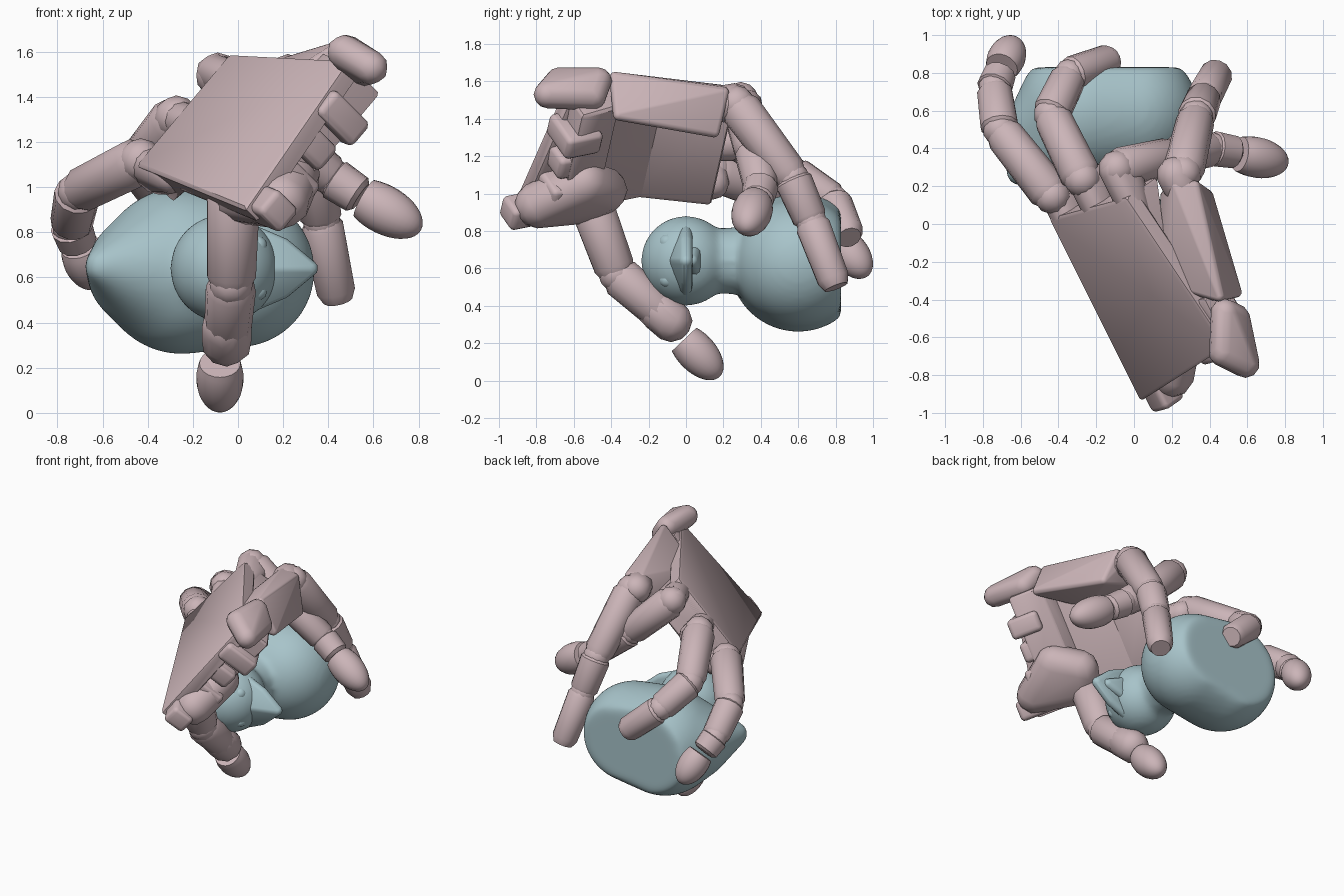
import bpy, bmesh, math
from mathutils import Vector

cube = bpy.data.objects.get("Cube")
if cube:
    bpy.data.objects.remove(cube)


def material(name, *rgb):
    mat = bpy.data.materials.new(name)
    mat.use_nodes = True
    mat.diffuse_color = (*rgb, 1)
    shader = mat.node_tree.nodes["Principled BSDF"]
    shader.inputs["Base Color"].default_value = (*rgb, 1)
    return mat


pink = material("dusty pink", .6, .46, .48)
blue = material("pale blue", .39, .55, .59)


def finish(name, bm, mat):
    """Turn a bmesh into a smooth object that keeps its sharp edges."""
    bmesh.ops.recalc_face_normals(bm, faces=bm.faces)
    mesh = bpy.data.meshes.new(name)
    bm.to_mesh(mesh)
    bm.free()
    mesh.materials.append(mat)
    mesh.shade_smooth()
    mesh.set_sharp_from_angle(angle=math.radians(35))
    part = bpy.data.objects.new(name, mesh)
    bpy.context.collection.objects.link(part)
    return part


def add_hull(bm, centres, radii, detail):
    """Add the convex skin around a row of balls."""
    ball_mesh = bmesh.new()
    for centre, radius in zip(centres, radii):
        ball = bmesh.ops.create_icosphere(ball_mesh, subdivisions=detail, radius=radius)
        bmesh.ops.translate(ball_mesh, verts=ball["verts"], vec=Vector(centre))
    verts = [bm.verts.new(vert.co) for vert in ball_mesh.verts]
    ball_mesh.free()
    bmesh.ops.convex_hull(bm, input=verts)
    loose = [vert for vert in bm.verts if not vert.link_faces]
    bmesh.ops.delete(bm, geom=loose, context="VERTS")


def hull(name, centres, radius, mat=pink, detail=2):
    bm = bmesh.new()
    add_hull(bm, centres, [radius] * len(centres), detail)
    return finish(name, bm, mat)


def tube(name, start, end, profile, sides=12):
    """Round part from start to end; profile pairs are (fraction, radius)."""
    start, end = Vector(start), Vector(end)
    axis = (end - start).normalized()
    side = axis.orthogonal().normalized()
    other = axis.cross(side)
    bm = bmesh.new()
    rows = []
    for fraction, radius in profile:
        centre = start.lerp(end, fraction)
        angles = [math.tau * i / sides for i in range(sides)]
        rows.append([bm.verts.new(centre + radius * (side * math.cos(a) + other * math.sin(a)))
                     for a in angles])
    for low, high in zip(rows, rows[1:]):
        for i in range(sides):
            bm.faces.new((low[i - 1], low[i], high[i], high[i - 1]))
    bm.faces.new(rows[0])
    bm.faces.new(rows[-1])
    return finish(name, bm, pink)


def finger(name, path, radius):
    """Chamfered segments along a path, with a ball in every joint."""
    for i, (start, end) in enumerate(zip(path, path[1:])):
        thin = radius * .93
        tube(f"{name}_segment_{i + 1}", start, end,
             [(-.03, radius * .75), (.08, radius), (.9, thin), (1.03, thin * .75)])
        hull(f"{name}_joint_{i + 1}", [start], radius * .9)
        radius = thin


def fingertip(name, start, end, radius):
    """Egg with a flat cut base at start and its round point at end."""
    angles = [math.radians(a) for a in range(-30, 90, 9)]
    tube(name, start, end,
         [((math.sin(a) + .5) / 1.5, radius * math.cos(a)) for a in angles], 20)


# Duck lying on its side, its parts melted into one soft skin
duck = bmesh.new()
add_hull(duck, [(-.25, .6, .63), (0, .6, .63), (-.42, .52, .63), (-.6, .28, .65)],
         [.37, .34, .25, .08], 4)
for vert in duck.verts:
    vert.co.y = min(vert.co.y, .83)
add_hull(duck, [(-.06, 0, .64)], [.24], 4)
add_hull(duck, [(-.06, 0, .64), (-.1, .5, .64)], [.16, .2], 3)
duck_body = finish("duck_body", duck, blue)
remesh = duck_body.modifiers.new("melt", "REMESH")
remesh.mode = "VOXEL"
remesh.voxel_size = .02
remesh.use_smooth_shade = True
soften = duck_body.modifiers.new("soften", "SMOOTH")
soften.iterations = 10

# Duck face
hull("upper_beak", [(.1, -.07, .64), (.32, 0, .64)]
     + [(x, 0, .64 + z * sign) for x, z in ((.06, .16), (.2, .1)) for sign in (-1, 1)], .035, blue)
hull("lower_beak", [(.1, .05, .7), (.1, .05, .58), (.25, .03, .64)], .035, blue)
for side, offset in (("left", .1), ("right", -.1)):
    hull(side + "_eye", [(.085, -.1, .64 + offset)], .045, blue)

# Hand frame: along the fingers, across the palm, out of its back
along = Vector((-.44, .88, .18))
across = Vector((.63, .17, .75))
out = across.cross(along) * -1
if out.z < 0:
    out.negate()
corner = Vector((-.48, .1, 1.13))


def at(u, w, n):
    return corner + along * u + across * w + out * n


# Palm: thin back plate, thick front wedge and thick wrist, leaving a hollow between
outline = [(-.1, 0), (-1.16, 0), (-.1, .62), (-1, .8)]
hull("palm_back", [at(u, w, n) for u, w in outline for n in (-.02, -.08)], .02, detail=1)
hull("palm_front", [at(u, w, n) for w in (0, .62)
                    for u, n in ((-.1, -.02), (-.1, -.24), (-.5, -.05))], .02, detail=1)
hull("wrist", [at(u, w, n) for w in (.15, .8) for u, n in ((-.75, -.04), (-.8, -.2),
                                                          (-1, -.22), (-1, -.04))], .02, detail=1)
hull("index_palm", [(.45, -.38, 1.62), (.54, -.36, 1.42), (.33, -.36, 1.45), (.17, -.3, 1.44),
                    (.22, .2, 1.55), (.32, .2, 1.54), (.39, .15, 1.33), (.17, .15, 1.4)], .03)

# Knuckle prongs
for name, u, w in (("pinky", 0, .03), ("ring", .06, .29), ("middle", .06, .56)):
    hull(name + "_knuckle", [at(u, w, -.085), at(u - .25, w, -.085), at(u - .03, w, -.15)], .085)
hull("index_knuckle", [(.25, .2, 1.48), (.22, .26, 1.49)], .1)

# Wrist forks and hinge
for i, (end, depth) in enumerate([(-1.24, .15), (-1.08, .24), (-1.05, .2), (-1.06, .24)]):
    w = .07 + i * .18
    hull(f"wrist_fork_{i + 1}", [at(u, w + side, n) for u in (end, -.9)
                                 for side in (-.04, .04) for n in (-.05, -depth)], .03)
hull("wrist_hinge", [(.47, -.68, 1.6), (.59, -.74, 1.53), (.48, -.47, 1.6), (.54, -.5, 1.52)], .075)

# Thumb
hull("thumb_base", [at(-1.12, .14, -.15), at(-.8, .08, -.13), at(-.9, .3, -.22),
                    at(-.75, .2, -.2)], .125)
finger("thumb", [(-.02, -.52, .98), (-.03, -.37, .57), (-.05, -.07, .31)], .12)
hull("thumb_end", [(-.05, -.15, .38), (-.05, -.08, .32)], .115)
fingertip("thumb_tip", (-.08, -.01, .22), (-.08, .18, .02), .105)

# Fingers
finger("index", [(.26, .27, 1.48), (.33, .57, 1.08), (.37, .67, .85), (.44, .8, .51)], .11)
finger("middle", [at(.06, .56, -.1), (.2, .36, 1.22), (.42, .4, 1.04), (.54, .38, .96)], .11)
fingertip("middle_tip", (.56, .37, .95), (.81, .32, .81), .108)
finger("ring", [at(.06, .29, -.08), (-.44, .58, 1.1), (-.34, .79, .96), (-.12, .87, .77)], .11)
finger("pinky", [at(.02, .03, -.06), (-.71, .5, .98), (-.74, .72, .83), (-.71, .8, .75)], .11)
fingertip("pinky_tip", (-.7, .83, .74), (-.63, .97, .56), .1)
